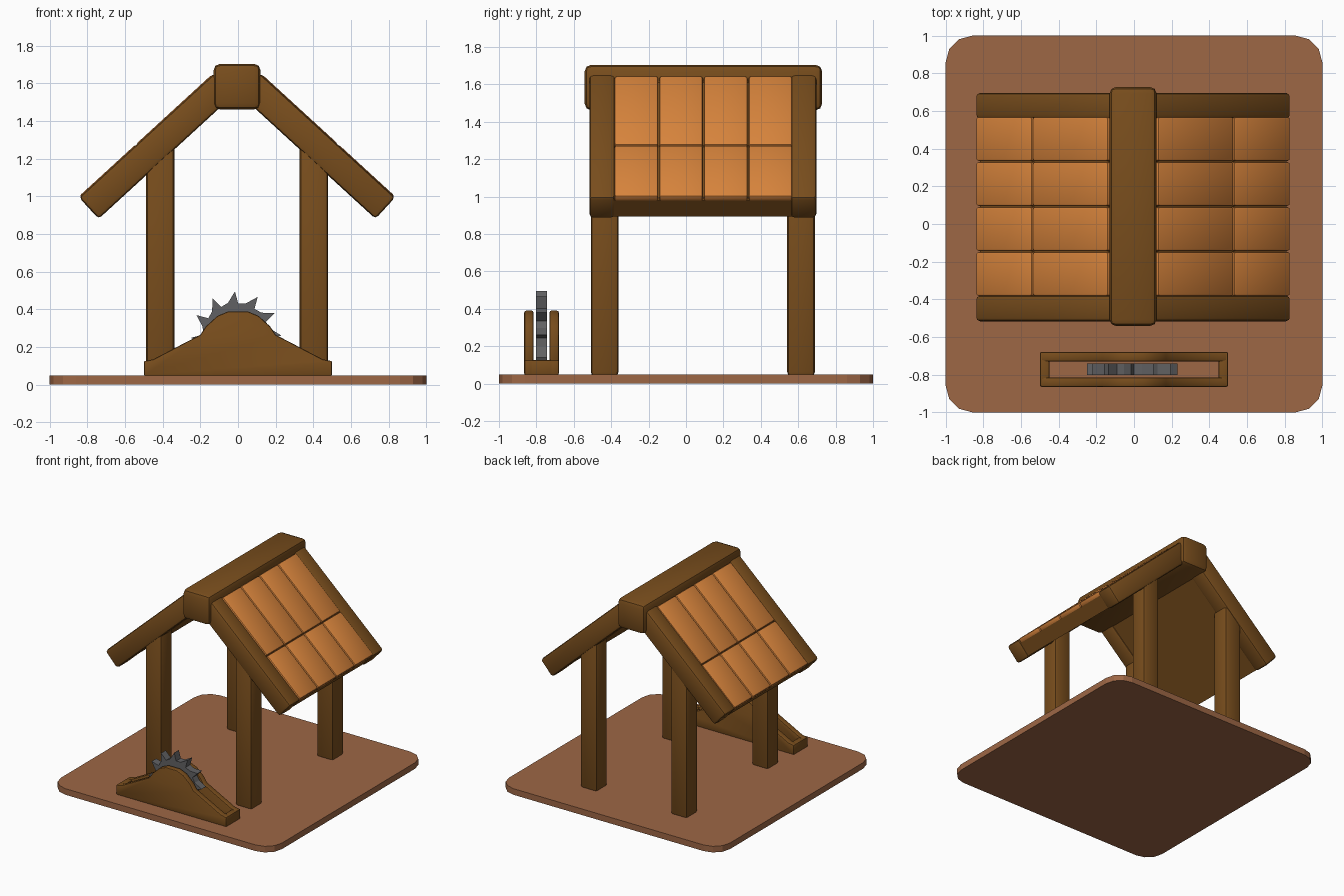
import bpy, bmesh
from math import sin, cos, pi, radians

if "Cube" in bpy.data.objects:
    bpy.data.objects.remove(bpy.data.objects["Cube"])


def material(name, rgb):
    m = bpy.data.materials.new(name)
    m.diffuse_color = (*rgb, 1)
    m.use_nodes = True
    m.node_tree.nodes["Principled BSDF"].inputs["Base Color"].default_value = m.diffuse_color
    return m


WOOD = material("dark_wood", (0.19, 0.075, 0.012))
TILE = material("orange_tile", (0.68, 0.23, 0.045))
BASE = material("base_wood", (0.34, 0.135, 0.06))
STEEL = material("steel", (0.12, 0.12, 0.125))


def finish(name, bm, mat, bevel=0.0, segments=2):
    bmesh.ops.recalc_face_normals(bm, faces=bm.faces)
    me = bpy.data.meshes.new(name)
    bm.to_mesh(me)
    bm.free()
    me.materials.append(mat)
    ob = bpy.data.objects.new(name, me)
    bpy.context.collection.objects.link(ob)
    if bevel:
        mod = ob.modifiers.new("bevel", 'BEVEL')
        mod.width = bevel
        mod.segments = segments
        mod.limit_method = 'ANGLE'
        bpy.ops.object.select_all(action='DESELECT')
        ob.select_set(True)
        bpy.context.view_layer.objects.active = ob
        bpy.ops.object.modifier_apply(modifier=mod.name)
        bpy.ops.object.shade_smooth_by_angle(angle=radians(40))
    return ob


def box(name, center, size, mat, bevel=0.0, tilt=0.0):
    bm = bmesh.new()
    bmesh.ops.create_cube(bm, size=1)
    bmesh.ops.scale(bm, vec=size, verts=bm.verts)
    ob = finish(name, bm, mat, bevel)
    ob.location = center
    ob.rotation_euler.y = tilt
    return ob


def extrude_profile(name, points, direction, mat, bevel=0.0):
    bm = bmesh.new()
    face = bm.faces.new([bm.verts.new(p) for p in points])
    new = bmesh.ops.extrude_face_region(bm, geom=[face])["geom"]
    bmesh.ops.translate(bm, vec=direction,
                        verts=[v for v in new if isinstance(v, bmesh.types.BMVert)])
    return finish(name, bm, mat, bevel)


# Base board with rounded corners
R = 0.14
corners = []
for i, (sx, sy) in enumerate([(1, 1), (-1, 1), (-1, -1), (1, -1)]):
    for k in range(4):
        a = pi / 2 * (i + k / 3)
        corners.append((sx * (1 - R) + R * cos(a), sy * (1 - R) + R * sin(a), 0))
extrude_profile("base_board", corners, (0, 0, 0.05), BASE)

# Four posts
CX = -0.005
for side, sx in (("right", 1), ("left", -1)):
    for end, y in (("front", -0.435), ("back", 0.615)):
        box(f"{end}_{side}_post", (CX + sx * 0.408, y, 0.655), (0.15, 0.148, 1.23), WOOD, 0.022)

# Ridge beam
box("ridge_beam", (CX, 0.093, 1.583), (0.25, 1.27, 0.243), WOOD, 0.035)

# Sloped roof parts: s runs up the slope from the eave, t is height above the rafter top
ANGLE = radians(42.5)


def roof_box(name, sx, s0, s1, y0, y1, t0, t1, mat, bevel):
    s, t = (s0 + s1) / 2, (t0 + t1) / 2
    x = 0.84 - cos(ANGLE) * s + sin(ANGLE) * t
    z = 0.995 + sin(ANGLE) * s + cos(ANGLE) * t
    box(name, (CX + sx * x, (y0 + y1) / 2, z), (s1 - s0, y1 - y0, t1 - t0),
        mat, bevel, sx * ANGLE)


for side, sx in (("right", 1), ("left", -1)):
    roof_box(f"{side}_front_rafter", sx, 0, 0.98, -0.517, -0.38, -0.155, 0, WOOD, 0.02)
    roof_box(f"{side}_back_rafter", sx, 0, 0.98, 0.56, 0.697, -0.155, 0, WOOD, 0.02)
    roof_box(f"{side}_roof_panel", sx, 0.008, 0.98, -0.40, 0.58, -0.145, -0.03, WOOD, 0.0)
    # Two rows of four tiles
    for row, (s0, s1) in enumerate([(0.008, 0.412), (0.416, 0.96)]):
        for col in range(4):
            y = -0.385 + col * 0.239
            roof_box(f"{side}_tile_{row}_{col}", sx, s0, s1, y + 0.003, y + 0.236,
                     -0.04, 0.004, TILE, 0.012)

# Saw guard: two side plates joined by end blocks
half = [(0.5, 0.045), (0.5, 0.125), (0.45, 0.135), (0.2, 0.265), (0.17, 0.31),
        (0.11, 0.365), (0.05, 0.39)]
outline = half + [(-x, z) for x, z in reversed(half)]
for name, y in (("front_guard_plate", -0.865), ("back_guard_plate", -0.73)):
    extrude_profile(name, [(x, y, z) for x, z in outline], (0, 0.05, 0), WOOD, 0.01)
for name, x in (("right_guard_end", 0.475), ("left_guard_end", -0.475)):
    box(name, (x, -0.772, 0.087), (0.05, 0.184, 0.08), WOOD, 0.008)

# Saw blade with twelve hooked teeth
teeth = []
for i in range(12):
    for offset, r in ((-5, 0.177), (0, 0.24), (12, 0.185)):
        a = radians(i * 30 + 1.5 + offset)
        teeth.append((-0.01 + r * cos(a), -0.802, 0.255 + r * sin(a)))
extrude_profile("saw_blade", teeth, (0, 0.06, 0), STEEL)
